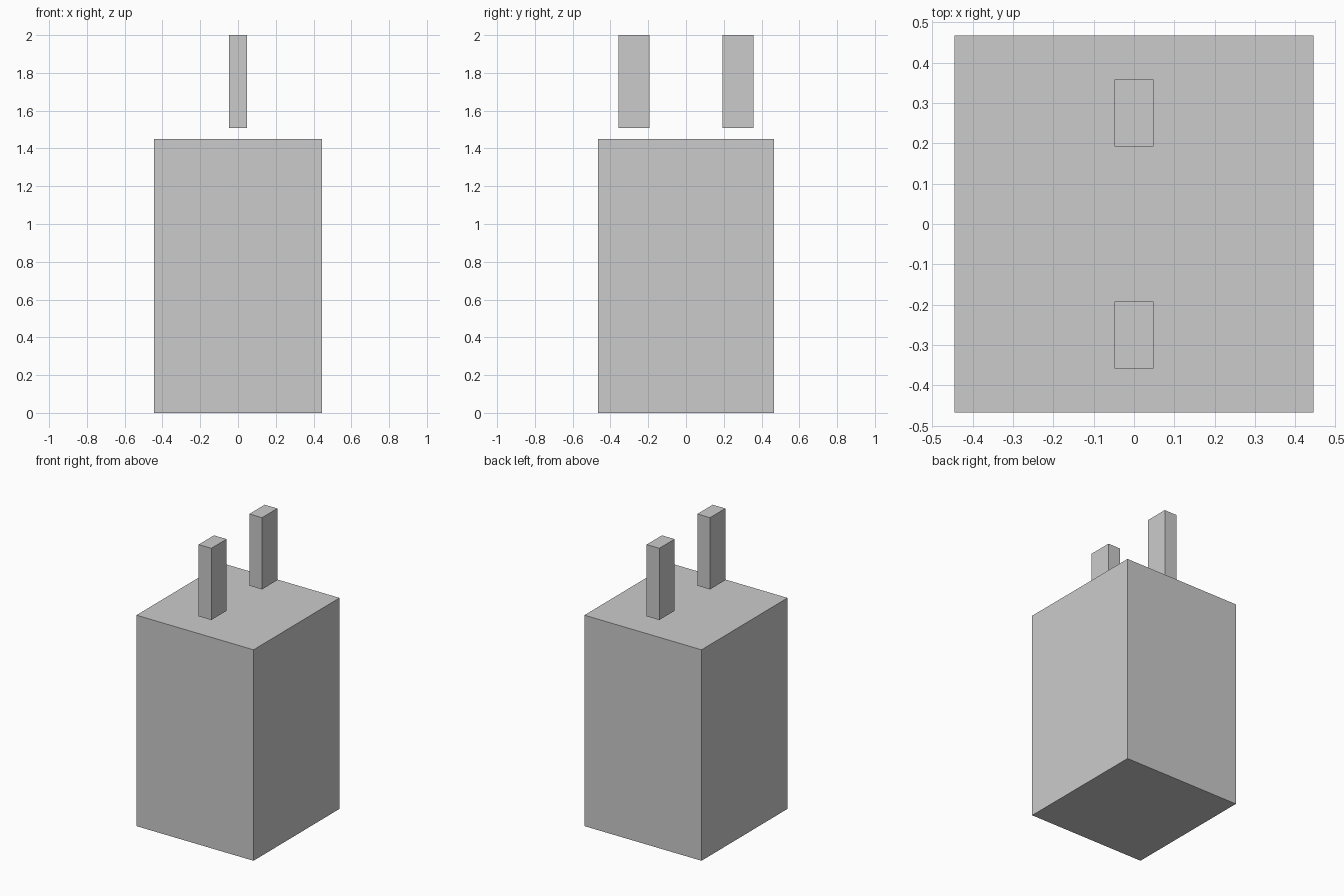
import bpy

if "Cube" in bpy.data.objects:
    bpy.data.objects.remove(bpy.data.objects["Cube"])


def box(name, size, center):
    """Flat-faced box with real dimensions baked into the mesh."""
    bpy.ops.mesh.primitive_cube_add(size=1, location=center)
    obj = bpy.context.object
    obj.name = name
    obj.scale = size
    bpy.ops.object.transform_apply(location=False, rotation=False, scale=True)
    return obj


BODY_H = 1.45
PRONG_Z0, PRONG_Z1 = 1.507, 2.0

# Main block standing on the ground
box("body", (0.89, 0.934, BODY_H), (0, 0, BODY_H / 2))

# Two upright prongs hovering just above the block
for name, side in (("front_prong", -1), ("back_prong", 1)):
    box(name, (0.096, 0.166, PRONG_Z1 - PRONG_Z0),
        (0, side * 0.2755, (PRONG_Z0 + PRONG_Z1) / 2))
